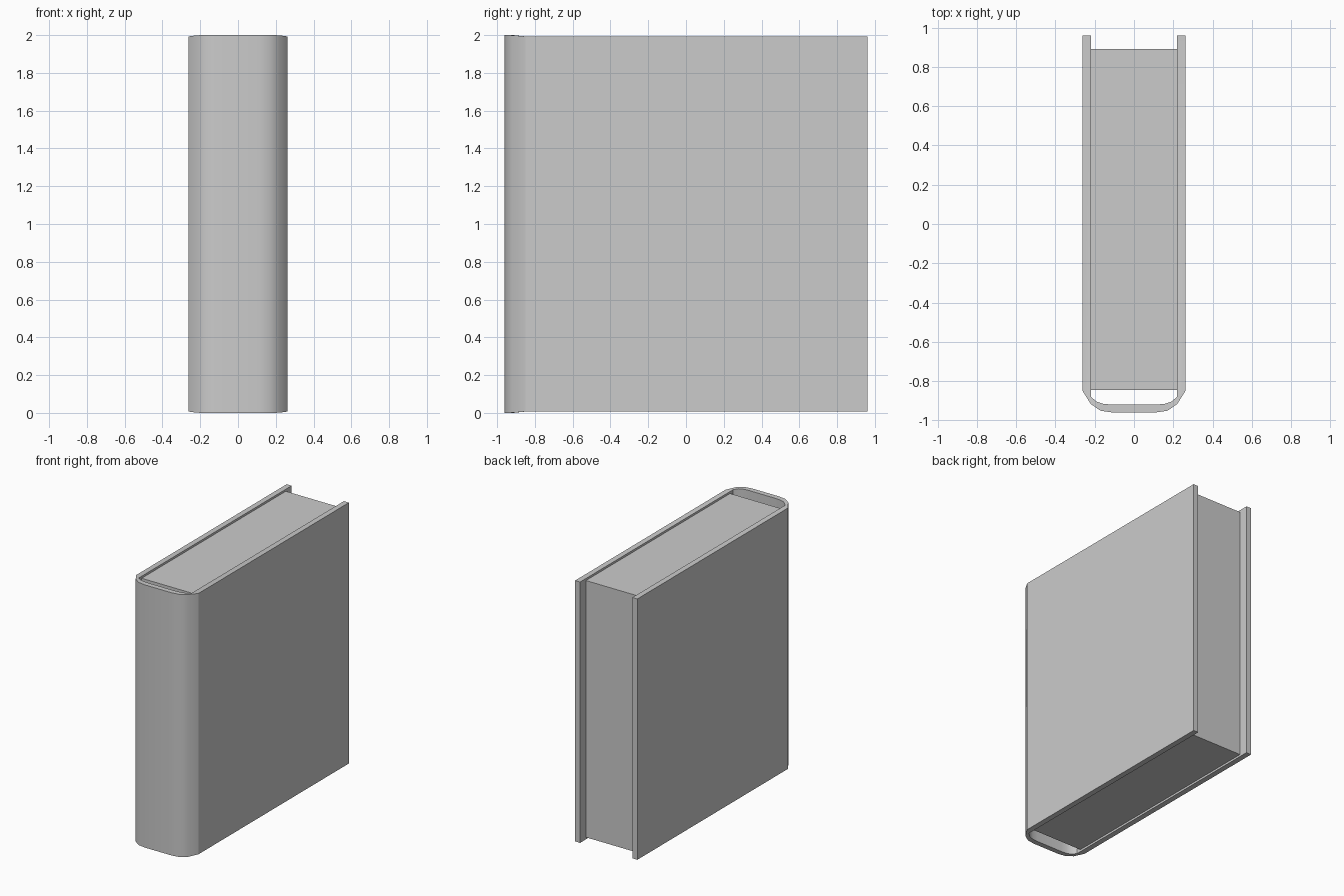
import bpy, bmesh
from math import radians

if "Cube" in bpy.data.objects:
    bpy.data.objects.remove(bpy.data.objects["Cube"])


def make_object(name, bm):
    bmesh.ops.recalc_face_normals(bm, faces=bm.faces[:])
    mesh = bpy.data.meshes.new(name)
    bm.to_mesh(mesh)
    bm.free()
    obj = bpy.data.objects.new(name, mesh)
    bpy.context.collection.objects.link(obj)
    return obj


# cover: half profile (outer xy, inner xy, end inset), mirrored across x
half = [((0.262, 0.96), (0.22, 0.96), 0.007),
        ((0.262, -0.85), (0.22, -0.88), 0.007),
        ((0.22, -0.917), (0.19, -0.905), 0.001),
        ((0.17, -0.951), (0.155, -0.916), 0.0),
        ((0.11, -0.96), (0.11, -0.92), 0.0)]
profile = half + [((-o[0], o[1]), (-i[0], i[1]), d) for o, i, d in reversed(half)]

bm = bmesh.new()
rings = []
for outer, inner, inset in profile:
    low, high = inset, 2 - inset
    rings.append([bm.verts.new((*p, z)) for p, z in
                  ((outer, low), (outer, high), (inner, high), (inner, low))])
for a, b in zip(rings, rings[1:]):
    for k in range(4):
        n = (k + 1) % 4
        bm.faces.new((a[k], a[n], b[n], b[k]))
bm.faces.new(rings[0])
bm.faces.new(rings[-1])
cover = make_object("cover", bm)

# smooth rounded spine, sharp hinge edges
bpy.context.view_layer.objects.active = cover
cover.select_set(True)
bpy.ops.object.shade_smooth_by_angle(angle=radians(30))

# page block, recessed between the boards
bm = bmesh.new()
bmesh.ops.create_cube(bm, size=1)
bmesh.ops.scale(bm, vec=(0.44, 1.735, 1.955), verts=bm.verts)
bmesh.ops.translate(bm, vec=(0, 0.0225, 1), verts=bm.verts)
make_object("page_block", bm)
